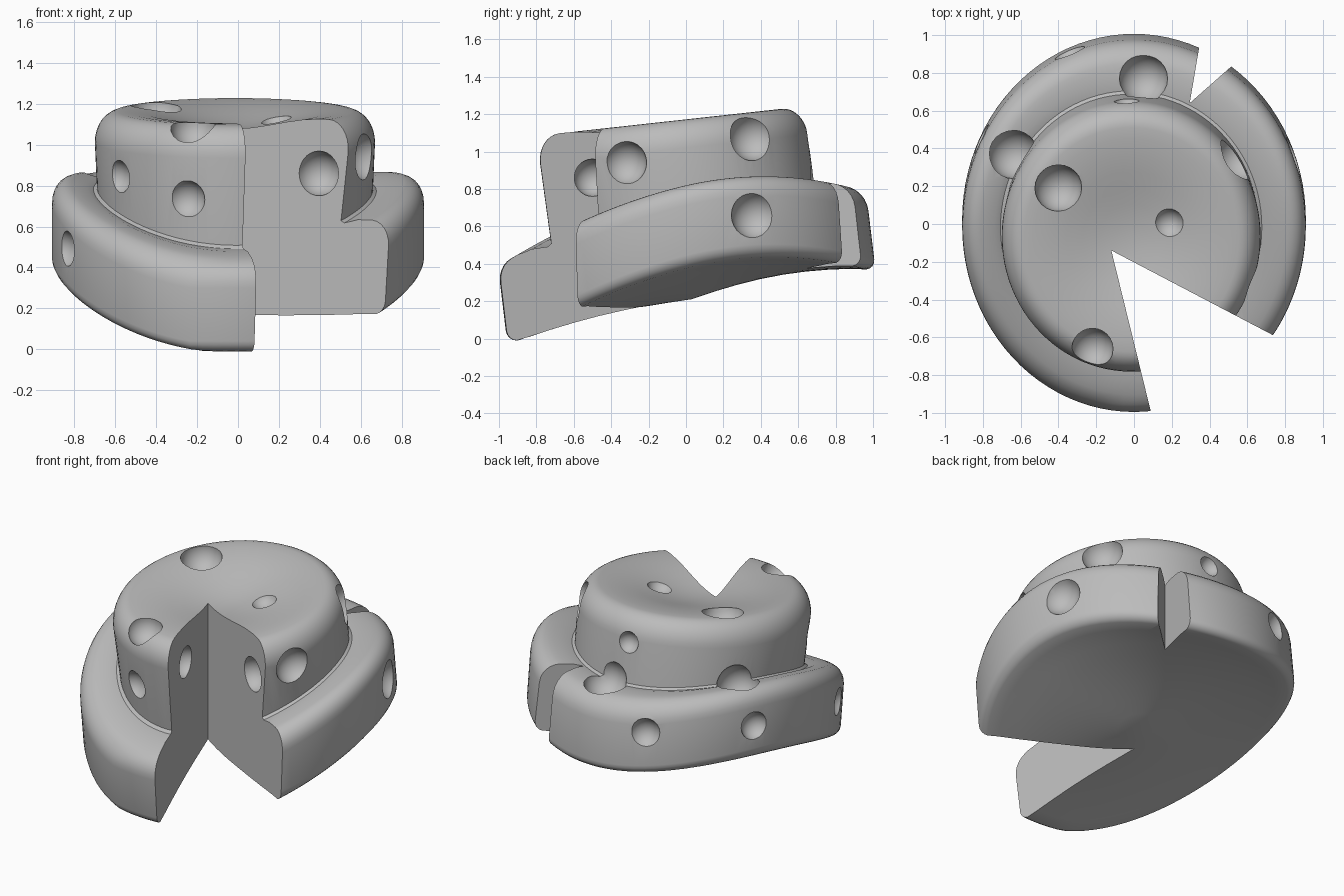
import bpy, bmesh, math
from mathutils import Vector

cube = bpy.data.objects.get("Cube")
if cube:
    bpy.data.objects.remove(cube, do_unlink=True)

grey = bpy.data.materials.new("plain grey")
grey.use_nodes = True
grey.diffuse_color = (0.5, 0.5, 0.5, 1)
bsdf = next(n for n in grey.node_tree.nodes if n.type == 'BSDF_PRINCIPLED')
bsdf.inputs["Base Color"].default_value = (0.5, 0.5, 0.5, 1)
bsdf.inputs["Roughness"].default_value = 0.7

SEGMENTS = 96


def add_object(name, bm):
    bmesh.ops.recalc_face_normals(bm, faces=bm.faces)
    mesh = bpy.data.meshes.new(name)
    bm.to_mesh(mesh)
    bm.free()
    mesh.materials.append(grey)
    obj = bpy.data.objects.new(name, mesh)
    bpy.context.collection.objects.link(obj)
    return obj


def brim_base(x, y):
    # sloped underside that curls up at the sides and levels out at the back
    return max(0.21 + 0.245 * y - 0.08 * max(0, y) ** 2 + 0.23 * x * x, -0.01)


def brim_point(s, h, a):
    x, y = 0.91 * s * math.cos(a), 0.985 * s * math.sin(a)
    return Vector((x, y - 0.12 * (h - 0.23), brim_base(x, y) + h))


def crown_point(s, h, a):
    x, y = -0.015 + 0.685 * s * math.cos(a), -0.065 + 0.715 * s * math.sin(a)
    return Vector((x, y - 0.12 * (h + 0.15), 1.17 + 0.11 * y + h))


def crown_foot(s, h, a):
    p = crown_point(s, -0.55, a)
    p.z = brim_base(p.x, p.y) + h
    return p


def arc(s, h, rs, rh, start, end, n):
    angles = [math.radians(start + (end - start) * i / n) for i in range(n + 1)]
    return [(s + rs * math.cos(t), h + rh * math.sin(t)) for t in angles]


# Hat body: rounded brim, crown wall and dished crown top
rings = [(brim_point, s / 8, 0.03 * math.sin(math.pi * s / 8)) for s in range(1, 8)]
rings += [(brim_point, s, h) for s, h in arc(0.95, 0.05, 0.05, 0.05, -90, 0, 4)]
rings += [(brim_point, s, h) for s, h in arc(0.86, 0.31, 0.14, 0.145, 0, 90, 7)]
rings += [(brim_point, 0.81, 0.463)]
rings += [(crown_foot, 1.01, 0.462), (crown_foot, 0.985, 0.475)]
rings += [(crown_point, s, h) for s, h in arc(0.83, -0.15, 0.17, 0.15, 0, 90, 8)]
rings += [(crown_point, s / 8, -0.08 * (1 + math.cos(math.pi * s / 6.4)) / 2)
          for s in range(6, 0, -1)]

bm = bmesh.new()
loops = [[bm.verts.new(f(s, h, math.tau * i / SEGMENTS)) for i in range(SEGMENTS)]
         for f, s, h in rings]
for low, high in zip(loops, loops[1:]):
    for i in range(SEGMENTS):
        j = (i + 1) % SEGMENTS
        bm.faces.new((low[i], low[j], high[j], high[i]))
for tip, loop in ((brim_point(0, 0, 0), loops[0]), (crown_point(0, -0.08, 0), loops[-1])):
    centre = bm.verts.new(tip)
    for i in range(SEGMENTS):
        bm.faces.new((loop[i], loop[(i + 1) % SEGMENTS], centre))
hat = add_object("cheese_hat", bm)


def cut(name, bm):
    cutter = add_object(name, bm)
    cutter.hide_render = True
    mod = hat.modifiers.new(name, 'BOOLEAN')
    mod.operation = 'DIFFERENCE'
    mod.solver = 'EXACT'
    mod.object = cutter
    bpy.ops.object.modifier_apply(modifier=name)
    bpy.data.objects.remove(cutter, do_unlink=True)


def wedge(name, corners):
    bm = bmesh.new()
    face = bm.faces.new([bm.verts.new((x, y, -0.5)) for x, y in corners])
    top = bmesh.ops.extrude_face_region(bm, geom=[face])["geom"]
    bmesh.ops.translate(bm, vec=(0, 0, 2.5),
                        verts=[v for v in top if isinstance(v, bmesh.types.BMVert)])
    cut(name, bm)


bpy.context.view_layer.objects.active = hat
hat.select_set(True)

# Missing slice at the front and nick at the back
wedge("slice_cutter", [(-0.12, -0.14), (0.14, -1.2), (1.0, -1.2), (1.0, -0.727)])
wedge("nick_cutter", [(0.295, 0.64), (0.39, 1.2), (0.93, 1.2)])

# Round holes: x, y, z, radius
holes = [
    # crown top
    (-0.40, 0.19, 1.19, 0.125), (-0.22, -0.66, 1.09, 0.11), (0.18, 0.0, 1.16, 0.085),
    # crown wall
    (0.56, 0.36, 1.08, 0.13), (-0.26, -0.75, 0.73, 0.1), (-0.61, -0.47, 0.84, 0.09),
    (0.65, -0.33, 0.94, 0.12), (-0.04, 0.67, 1.07, 0.07),
    # slice faces
    (0.39, -0.42, 0.86, 0.11), (-0.03, -0.5, 0.86, 0.1),
    # brim top
    (0.05, 0.77, 0.84, 0.13), (-0.64, 0.37, 0.83, 0.13),
    # brim wall
    (0.9, 0.37, 0.66, 0.13), (-0.88, -0.41, 0.49, 0.1),
    (-0.36, 0.95, 0.66, 0.1), (-0.83, 0.46, 0.65, 0.09),
]
for x, y, z, r in holes:
    bm = bmesh.new()
    bmesh.ops.create_uvsphere(bm, u_segments=24, v_segments=14, radius=r)
    bmesh.ops.translate(bm, vec=(x, y, z), verts=bm.verts)
    cut("hole_cutter", bm)

bpy.ops.object.shade_smooth_by_angle(angle=math.radians(35))
